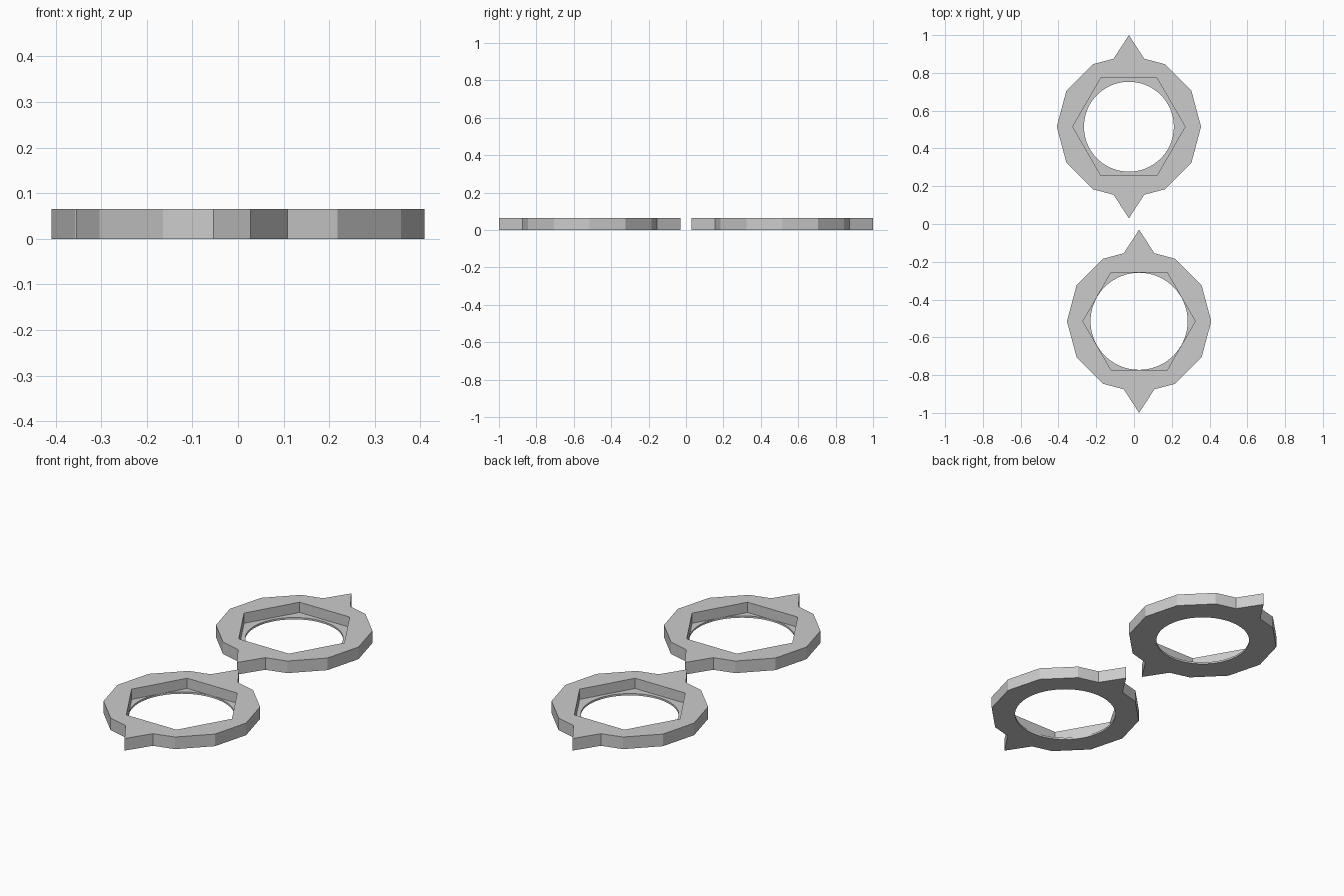
import bpy
import bmesh
from math import sin, cos, radians, tau

cube = bpy.data.objects.get("Cube")
if cube:
    bpy.data.objects.remove(cube)

HEIGHT = 0.065
FLOOR = 0.01          # thickness of the ledge below the hexagonal recess
BODY_R, HEX_R, TIP_R, TIP_HALF = 0.382, 0.2975, 0.485, 0.081

grey = bpy.data.materials.new("plain_grey")
grey.use_nodes = True
grey.diffuse_color = (0.6, 0.6, 0.6, 1)
grey.node_tree.nodes["Principled BSDF"].inputs["Base Color"].default_value = (0.6, 0.6, 0.6, 1)


def polygon(radius, sides):
    return [(radius * cos(tau * i / sides), radius * sin(tau * i / sides)) for i in range(sides)]


def pointed_outline():
    """Twelve-sided outline with a sharp point on the front and the back."""
    notch_y = BODY_R - TIP_HALF * (1 - cos(radians(30))) / sin(radians(30))
    half = [(BODY_R * cos(radians(a)), BODY_R * sin(radians(a))) for a in (0, 30, 60)]
    half += [(TIP_HALF, notch_y), (0, TIP_R), (-TIP_HALF, notch_y)]
    half += [(BODY_R * cos(radians(a)), BODY_R * sin(radians(a))) for a in (120, 150)]
    return half + [(-x, -y) for x, y in half]


def add_loop(bm, points, z):
    verts = [bm.verts.new((x, y, z)) for x, y in points]
    edges = [bm.edges.new((v, verts[(i + 1) % len(verts)])) for i, v in enumerate(verts)]
    return verts, edges


def wall(bm, low, high):
    a, b = low[0], high[0]
    for i in range(len(a)):
        j = (i + 1) % len(a)
        bm.faces.new((a[i], a[j], b[j], b[i]))


def flat_ring(bm, outer, inner):
    bmesh.ops.triangle_fill(bm, use_beauty=True, edges=outer[1] + inner[1])


def build_ring(name, centre, hole_radius):
    bm = bmesh.new()
    outline, hexagon, hole = pointed_outline(), polygon(HEX_R, 6), polygon(hole_radius, 72)
    outer_low, outer_high = add_loop(bm, outline, 0), add_loop(bm, outline, HEIGHT)
    hex_low, hex_high = add_loop(bm, hexagon, FLOOR), add_loop(bm, hexagon, HEIGHT)
    hole_low, hole_high = add_loop(bm, hole, 0), add_loop(bm, hole, FLOOR)
    # Outer rim, recess sides and hole sides
    wall(bm, outer_low, outer_high)
    wall(bm, hex_low, hex_high)
    wall(bm, hole_low, hole_high)
    # Underside, top and recessed ledge
    flat_ring(bm, outer_low, hole_low)
    flat_ring(bm, outer_high, hex_high)
    flat_ring(bm, hex_low, hole_high)
    bmesh.ops.recalc_face_normals(bm, faces=bm.faces)
    mesh = bpy.data.meshes.new(name)
    bm.to_mesh(mesh)
    bm.free()
    mesh.materials.append(grey)
    obj = bpy.data.objects.new(name, mesh)
    obj.location = (*centre, 0)
    bpy.context.collection.objects.link(obj)
    # Round hole smooth, polygon sides crisp
    bpy.ops.object.select_all(action="DESELECT")
    obj.select_set(True)
    bpy.context.view_layer.objects.active = obj
    bpy.ops.object.shade_smooth_by_angle(angle=radians(20))


build_ring("back_ring", (-0.027, 0.515), 0.238)
build_ring("front_ring", (0.027, -0.515), 0.257)
